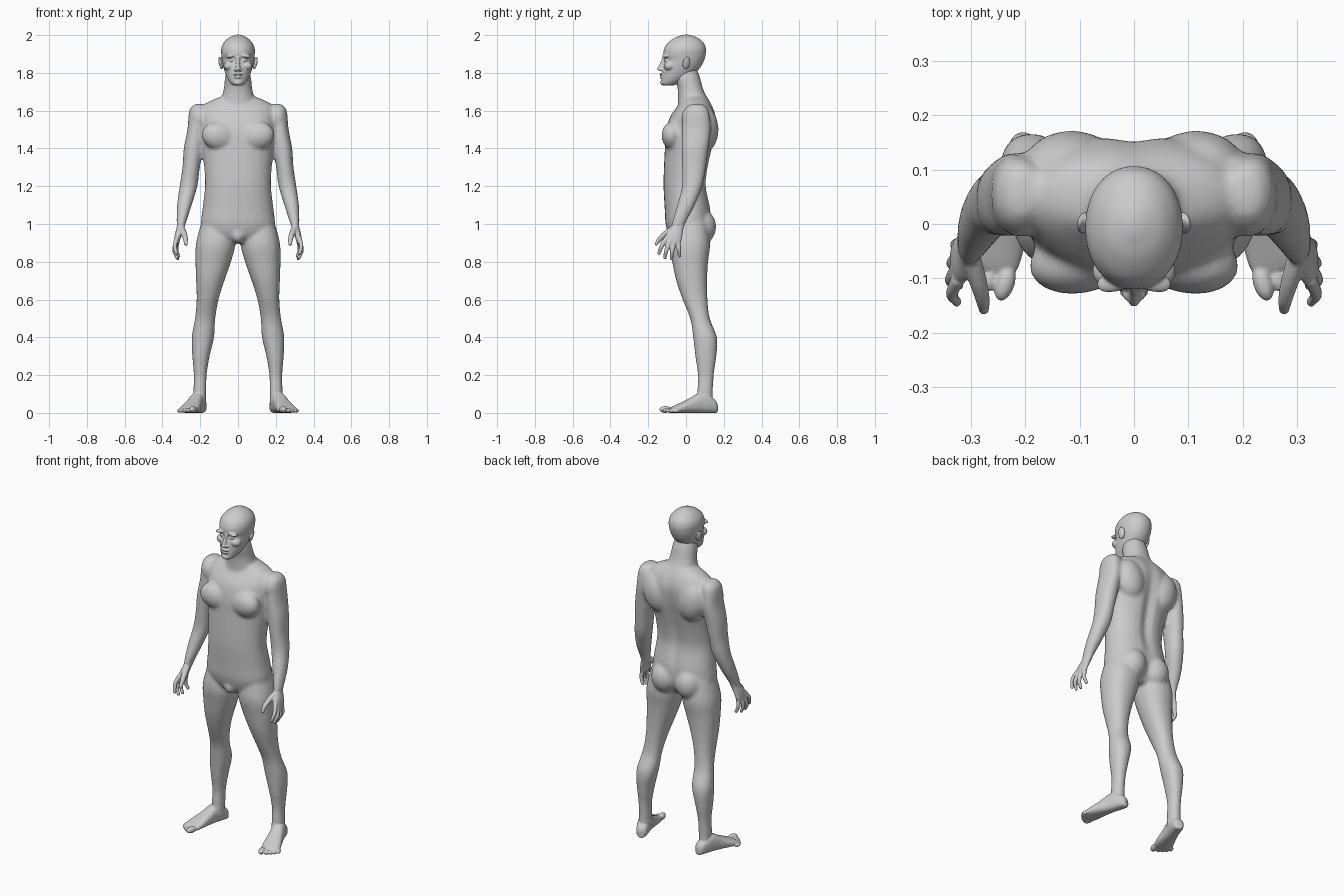
import bpy, bmesh, math
from mathutils import Vector, Matrix

X, Y, Z = Vector((1, 0, 0)), Vector((0, 1, 0)), Vector((0, 0, 1))


def catmull(p, t):
    a, b, c, d = p
    return 0.5 * (2*b + (c-a)*t + (2*a-5*b+4*c-d)*t*t + (3*b-a-3*c+d)*t**3)


def loft(bm, secs, u=X, v=Y, n=28, e=2.2, sub=5):
    """Closed smooth loft through (x, y, z, radius_u, radius_v) sections."""
    rows = []
    k = len(secs)
    for i in range(k - 1):
        p = [secs[max(i-1, 0)], secs[i], secs[i+1], secs[min(i+2, k-1)]]
        rows += [[catmull(q, j/sub) for q in zip(*p)] for j in range(sub)]
    rows.append(secs[-1])
    rings = []
    for x, y, z, ru, rv in rows:
        ring = []
        for j in range(n):
            c, s = math.cos(2*math.pi*j/n), math.sin(2*math.pi*j/n)
            a = math.copysign(abs(c)**(2/e), c) * max(ru, .002)
            b = math.copysign(abs(s)**(2/e), s) * max(rv, .002)
            ring.append(bm.verts.new(Vector((x, y, z)) + u*a + v*b))
        rings.append(ring)
    for r0, r1 in zip(rings, rings[1:]):
        for j in range(n):
            bm.faces.new((r0[j], r0[(j+1) % n], r1[(j+1) % n], r1[j]))
    bm.faces.new(rings[0][::-1])
    bm.faces.new(rings[-1])


def upright(bm, rows, **kw):
    """Central loft from (z, half width, front y, back y) rows."""
    loft(bm, [(0, (f+b)/2, z, w, (b-f)/2) for z, w, f, b in rows], **kw)


def digit(bm, pts, r0, r1):
    """Tapered finger with a round tip."""
    d = Vector(pts[-1]) - Vector(pts[0])
    u = d.orthogonal().normalized()
    k = len(pts) - 1
    radii = [r0 + (r1-r0)*i/k for i in range(k+1)]
    loft(bm, [(*p, r, r) for p, r in zip(pts, radii)], u, d.normalized().cross(u), n=12, e=2)
    blob(bm, pts[-1], (r1,)*3)


def blob(bm, c, r, rot=(0, 0, 0)):
    m = Matrix.Translation(c)
    for a, ax in zip(rot, 'XYZ'):
        m = m @ Matrix.Rotation(math.radians(a), 4, ax)
    bmesh.ops.create_uvsphere(bm, u_segments=24, v_segments=16, radius=1,
                              matrix=m @ Matrix.Diagonal((*r, 1)))


def mirror(bm):
    g = bmesh.ops.duplicate(bm, geom=bm.verts[:] + bm.edges[:] + bm.faces[:])['geom']
    bmesh.ops.scale(bm, vec=(-1, 1, 1), verts=[q for q in g if isinstance(q, bmesh.types.BMVert)])
    bmesh.ops.reverse_faces(bm, faces=[q for q in g if isinstance(q, bmesh.types.BMFace)])


def finish(name, bm, voxel, smooth):
    """Fuse overlapping volumes into one smooth skin."""
    me = bpy.data.meshes.new(name)
    bm.to_mesh(me)
    bm.free()
    ob = bpy.data.objects.new(name, me)
    bpy.context.collection.objects.link(ob)
    m = ob.modifiers.new('fuse', 'REMESH')
    m.mode, m.voxel_size, m.use_smooth_shade = 'VOXEL', voxel, True
    m = ob.modifiers.new('soften', 'SMOOTH')
    m.factor, m.iterations = 0.5, smooth
    return ob


# Body: limbs and paired muscles first, then the central trunk
bm = bmesh.new()
loft(bm, [(.205, .055, 1.635, .025, .035), (.212, .055, 1.6, .046, .066), (.222, .055, 1.5, .046, .076),
          (.236, .048, 1.4, .051, .071), (.248, .042, 1.3, .046, .063), (.262, .033, 1.2, .047, .054),
          (.284, 0, 1.1, .039, .047), (.298, -.033, 1.02, .027, .038), (.304, -.047, .98, .02, .032)])
loft(bm, [(.11, .02, 1.02, .08, .09), (.118, .02, .9, .104, .108), (.131, .022, .8, .094, .095),
          (.147, .03, .7, .075, .082), (.161, .048, .6, .058, .066), (.174, .074, .5, .054, .052),
          (.186, .101, .4, .059, .063), (.196, .105, .3, .046, .056), (.2, .105, .2, .034, .042),
          (.202, .1, .1, .034, .041), (.204, .095, .05, .028, .035)])
blob(bm, (.208, .05, 1.56), (.055, .075, .078))                   # shoulder
blob(bm, (.095, -.065, 1.465), (.1, .062, .078), (0, -12, -12))    # chest
blob(bm, (.115, .1, 1.5), (.09, .072, .12), (0, 12, 0))            # shoulder blade
blob(bm, (.08, .075, .985), (.082, .085, .095))                    # buttock
mirror(bm)
upright(bm, [(.9, .07, -.06, .08), (.94, .16, -.09, .11), (1, .195, -.108, .13), (1.08, .188, -.113, .132),
             (1.2, .175, -.119, .11), (1.3, .179, -.117, .12), (1.4, .192, -.112, .142),
             (1.48, .2, -.108, .158), (1.56, .2, -.088, .162), (1.61, .195, -.055, .148),
             (1.645, .16, -.03, .13), (1.675, .09, -.02, .11)])
loft(bm, [(0, .035, 1.58, .11, .08), (0, .035, 1.66, .088, .077), (0, .022, 1.72, .075, .067),
          (0, .006, 1.78, .068, .067), (0, 0, 1.84, .05, .05)])
blob(bm, (0, -.065, .94), (.035, .042, .042))
for v in bm.verts:                                                # spine groove
    if v.co.y > .06 and .98 < v.co.z < 1.68:
        v.co.y -= .022 * math.exp(-(v.co.x/.03)**2) * math.sin(math.pi*(v.co.z-.98)/.7)
finish('body', bm, .009, 9)

# Hands
bm = bmesh.new()
loft(bm, [(.295, -.025, 1.035, .024, .034), (.303, -.045, .985, .021, .034), (.315, -.062, .945, .019, .043),
          (.324, -.071, .908, .015, .046), (.325, -.073, .895, .01, .04)])
for pts in ([(.322, -.1, .93), (.335, -.128, .885), (.326, -.143, .845)],
            [(.326, -.083, .915), (.337, -.104, .86), (.322, -.112, .822)],
            [(.325, -.063, .91), (.334, -.073, .855), (.319, -.077, .818)],
            [(.32, -.042, .915), (.327, -.038, .865), (.314, -.034, .832)]):
    digit(bm, pts, .0135, .0095)
digit(bm, [(.303, -.055, .98), (.287, -.105, .95), (.278, -.14, .92), (.276, -.157, .895)], .02, .01)
mirror(bm)
finish('hands', bm, .004, 4)

# Feet, turned outwards
bm = bmesh.new()
d = Vector((.3, -.954, 0))
side = Vector((.954, .3, 0))
heel = Vector((.19, .165, 0))
rows = [(0, .015, .045), (.015, .03, .07), (.06, .037, .1), (.1, .039, .105), (.15, .044, .078),
        (.2, .051, .054), (.24, .052, .036), (.26, .044, .026)]
loft(bm, [(*(heel + d*t + Z*h/2), w, h/2) for t, w, h in rows], side, Z, e=2.5)
loft(bm, [(.203, .1, .05, .034, .042), (.202, .1, .1, .033, .041), (.2, .105, .16, .028, .036)])
for i, (s, t, r) in enumerate([(-.037, .275, .018), (-.009, .276, .013), (.013, .268, .012),
                               (.033, .258, .0115), (.05, .243, .011)]):
    p = heel + side*s + d*t
    blob(bm, (p.x, p.y, r), (r, r*1.9, r), (0, 0, 17))
mirror(bm)
for v in bm.verts:
    v.co.z = max(v.co.z, -.001)
finish('feet', bm, .004, 4)

# Head with facial features
bm = bmesh.new()
blob(bm, (.034, -.104, 1.891), (.036, .02, .011), (0, 8, -18))     # brow
blob(bm, (.048, -.088, 1.836), (.028, .03, .024), (0, 0, -25))     # cheek
blob(bm, (.033, -.101, 1.867), (.015, .015, .011))                # eye
blob(bm, (.092, .002, 1.852), (.009, .02, .035), (-10, 12, 18))    # ear
blob(bm, (.012, -.128, 1.817), (.01, .013, .008))                 # nostril
mirror(bm)
upright(bm, [(1.732, .024, -.118, -.07), (1.745, .04, -.13, -.035), (1.77, .056, -.13, .015),
             (1.8, .068, -.127, .05), (1.835, .078, -.122, .08), (1.867, .084, -.113, .096),
             (1.895, .088, -.12, .104), (1.925, .089, -.116, .106), (1.955, .079, -.1, .096),
             (1.982, .055, -.066, .068), (1.997, .026, -.03, .034), (2.002, .008, -.01, .014)], n=48, e=2.1)
loft(bm, [(0, -.112, 1.885, .01, .012), (0, -.122, 1.855, .009, .013), (0, -.132, 1.828, .012, .017),
          (0, -.136, 1.817, .011, .016), (0, -.13, 1.81, .007, .008)], n=16)
blob(bm, (0, -.127, 1.792), (.026, .013, .006))
blob(bm, (0, -.126, 1.777), (.023, .013, .007))
blob(bm, (0, -.121, 1.748), (.022, .016, .014))
finish('head', bm, .0035, 3)
